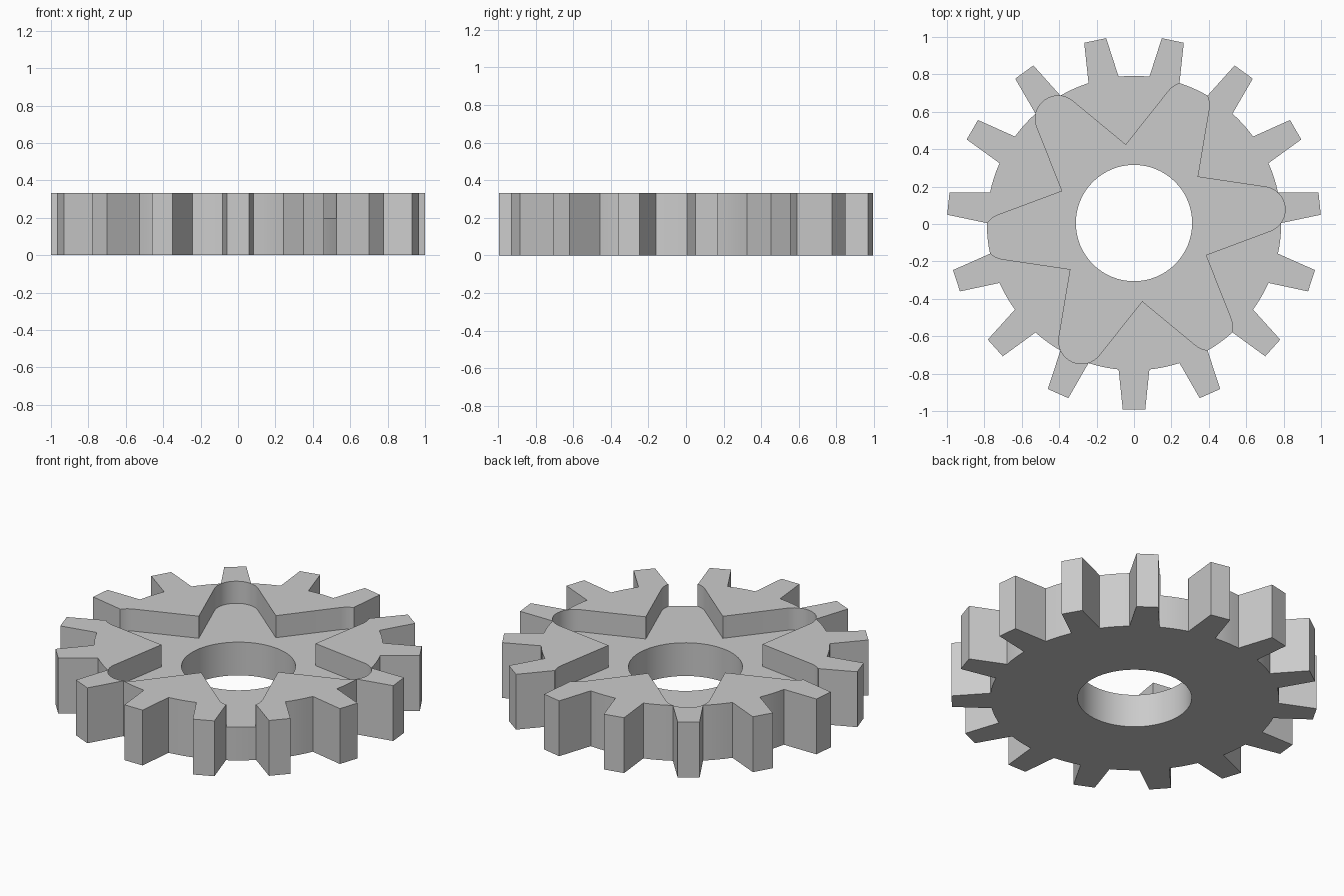
import bpy, bmesh
from math import sin, cos, radians, pi
from mathutils import Vector, Matrix

if "Cube" in bpy.data.objects:
    bpy.data.objects.remove(bpy.data.objects["Cube"])

TEETH, ARMS = 15, 6
HEIGHT, FLOOR = 0.333, 0.2
CENTRE_Y = 0.005

grey = bpy.data.materials.new("plain grey")
grey.use_nodes = True
colour = (0.6, 0.6, 0.6, 1)
grey.diffuse_color = colour
grey.node_tree.nodes["Principled BSDF"].inputs["Base Color"].default_value = colour


def polar(radius, degrees):
    return Vector((radius * cos(radians(degrees)), radius * sin(radians(degrees))))


def repeat(points, count, start):
    """Repeat a profile segment around the centre."""
    outline = []
    for i in range(count):
        turn = Matrix.Rotation(radians(start + i * 360 / count), 2)
        outline += [turn @ Vector(p) for p in points]
    return outline


def prism(name, outline, bottom, top):
    """Extrude a closed outline into a solid."""
    bm = bmesh.new()
    face = bm.faces.new([bm.verts.new((p.x, p.y + CENTRE_Y, bottom)) for p in outline])
    ext = bmesh.ops.extrude_face_region(bm, geom=[face])
    verts = [g for g in ext["geom"] if isinstance(g, bmesh.types.BMVert)]
    bmesh.ops.translate(bm, verts=verts, vec=(0, 0, top - bottom))
    bmesh.ops.recalc_face_normals(bm, faces=bm.faces)
    mesh = bpy.data.meshes.new(name)
    bm.to_mesh(mesh)
    bm.free()
    mesh.materials.append(grey)
    obj = bpy.data.objects.new(name, mesh)
    bpy.context.collection.objects.link(obj)
    return obj


def cut(target, cutter):
    """Subtract the cutter, then discard it."""
    cutter.hide_render = True
    mod = target.modifiers.new("cut", 'BOOLEAN')
    mod.operation, mod.solver, mod.object = 'DIFFERENCE', 'EXACT', cutter
    bpy.context.view_layer.objects.active = target
    bpy.ops.object.modifier_apply(modifier=mod.name)
    bpy.data.objects.remove(cutter)


# Gear blank: a tapered tooth followed by the root arc of the gap
root = 0.787
tooth = [polar(root, -6), (0.998, -0.06), (0.998, 0.06)]
tooth += [polar(root, 6 + 3 * i) for i in range(4)]
gear = prism("gear_body", repeat(tooth, TEETH, -90), 0, HEIGHT)

# Star-shaped recess with rounded arm tips
tip = Vector((0.69, 0))
arm = [polar(0.42, -30)]
arm += [tip + polar(0.122, -75.5 + 151 * i / 16) for i in range(17)]
cut(gear, prism("star_cutter", repeat(arm, ARMS, 6), FLOOR, HEIGHT + 0.2))

# Round bore through the middle
bore = [polar(0.311, 360 * i / 64) for i in range(64)]
cut(gear, prism("bore_cutter", bore, -0.2, HEIGHT + 0.2))

# Smooth the curved walls, keep the corners sharp
bpy.ops.object.select_all(action='DESELECT')
gear.select_set(True)
bpy.context.view_layer.objects.active = gear
bpy.ops.object.shade_smooth_by_angle(angle=radians(25))
